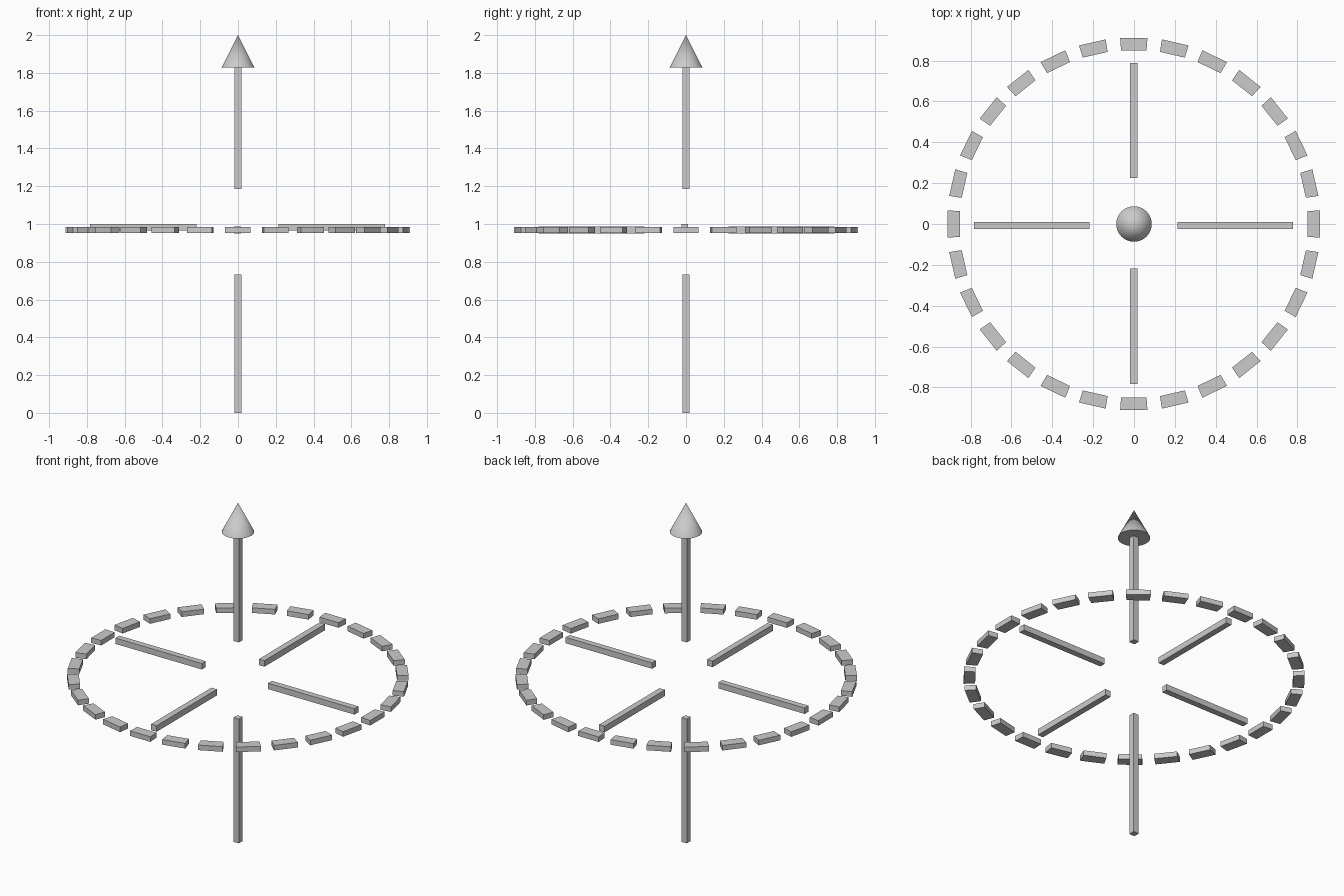
import bpy, bmesh
from math import radians, sin, cos

if "Cube" in bpy.data.objects:
    bpy.data.objects.remove(bpy.data.objects["Cube"])


def box(name, lo, hi):
    """Axis-aligned bar between two corners."""
    bpy.ops.mesh.primitive_cube_add(size=1, location=[(a + b) / 2 for a, b in zip(lo, hi)])
    o = bpy.context.object
    o.name = name
    o.scale = [b - a for a, b in zip(lo, hi)]
    bpy.ops.object.transform_apply(location=False, rotation=False, scale=True)
    return o


W = 0.018  # half thickness of every bar

# Vertical axis: lower and upper shafts with a cone tip
box("lower_shaft", (-W, -W, 0), (W, W, 0.733))
box("upper_shaft", (-W, -W, 1.186), (W, W, 1.85))
bpy.ops.mesh.primitive_cone_add(vertices=32, radius1=0.087, depth=0.172, location=(0, 0, 1.914))
bpy.context.object.name = "arrow_tip"
bpy.ops.object.shade_smooth_by_angle(angle=radians(30))

# Four horizontal bars; the x pair sits slightly higher than the y pair
box("left_bar", (-0.783, -0.007 - W, 0.966), (-0.219, -0.007 + W, 1.001))
box("right_bar", (0.214, -0.007 - W, 0.966), (0.778, -0.007 + W, 1.001))
box("back_bar", (-0.002 - W, 0.224, 0.95), (-0.002 + W, 0.787, 0.986))
box("front_bar", (-0.002 - W, -0.782, 0.95), (-0.002 + W, -0.219, 0.986))

# Dashed ring: 28 wedge-shaped blocks
COUNT, HALF = 28, radians(4.2)
R_IN, R_OUT, Z0, Z1 = 0.852, 0.914, 0.953, 0.983
bm = bmesh.new()
for i in range(COUNT):
    a = radians(360 / COUNT * i)
    corners = [(R_IN, a - HALF), (R_OUT, a - HALF), (R_OUT, a + HALF), (R_IN, a + HALF)]
    base = bm.faces.new([bm.verts.new((r * cos(t) - 0.001, r * sin(t), Z0)) for r, t in corners])
    ext = bmesh.ops.extrude_face_region(bm, geom=[base], use_keep_orig=True)
    top = [v for v in ext["geom"] if isinstance(v, bmesh.types.BMVert)]
    bmesh.ops.translate(bm, verts=top, vec=(0, 0, Z1 - Z0))
bmesh.ops.recalc_face_normals(bm, faces=bm.faces)
mesh = bpy.data.meshes.new("dashed_ring")
bm.to_mesh(mesh)
bm.free()
bpy.context.collection.objects.link(bpy.data.objects.new("dashed_ring", mesh))
